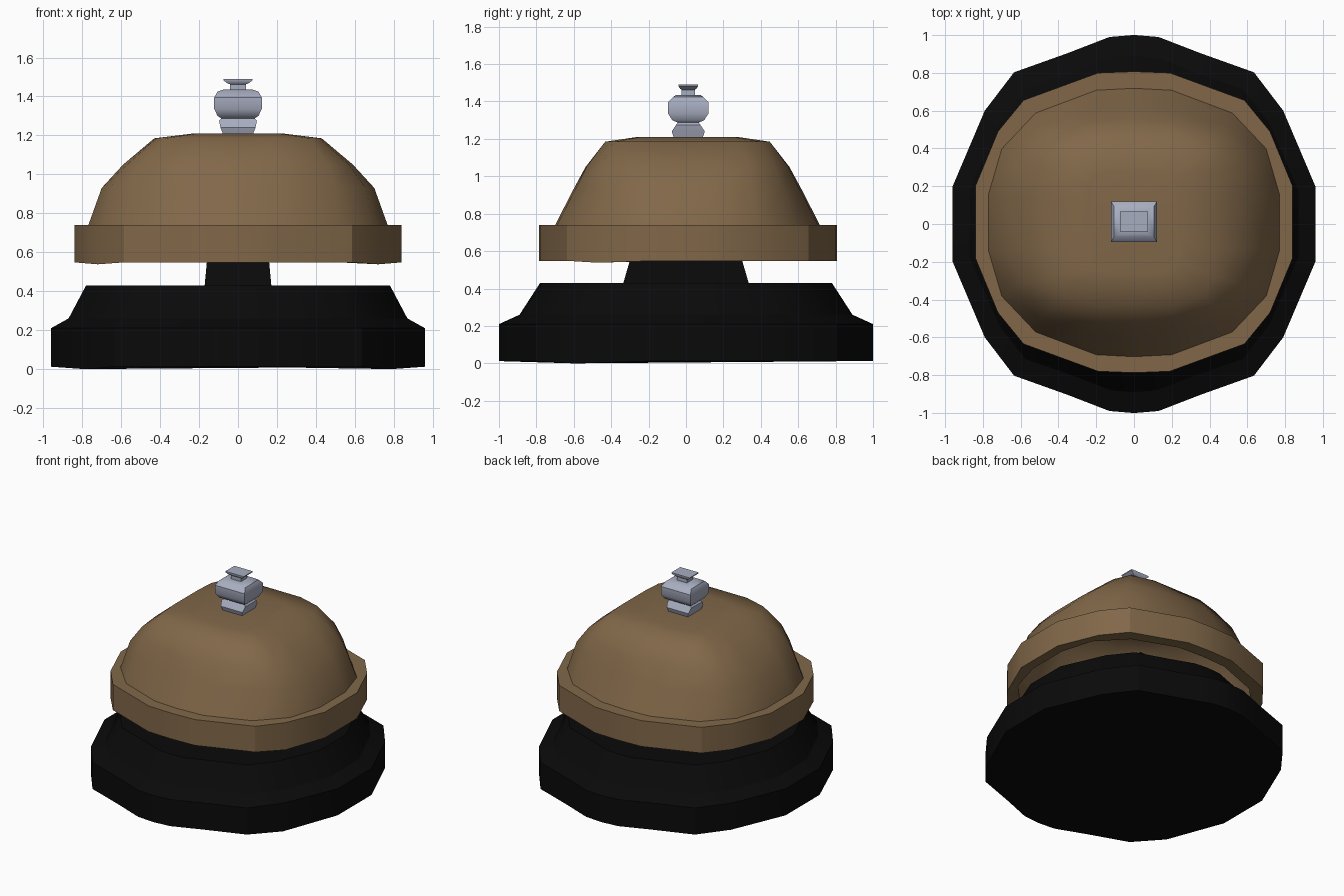
import bpy, bmesh, math

if "Cube" in bpy.data.objects:
    bpy.data.objects.remove(bpy.data.objects["Cube"])


def material(name, rgb):
    m = bpy.data.materials.new(name)
    m.diffuse_color = (*rgb, 1)
    m.use_nodes = True
    m.node_tree.nodes["Principled BSDF"].inputs["Base Color"].default_value = m.diffuse_color
    return m


black = material("black", (0.003, 0.003, 0.003))
bronze = material("bronze", (0.22, 0.137, 0.066))
steel = material("steel", (0.39, 0.42, 0.53))


def ring(quarter, z, sx=1.0, sy=1.0, oy=0.0):
    """Mirror a quarter outline (+x side round to +y side) into a full loop."""
    q = [(x * sx, y * sy) for x, y in quarter]
    off = [p for p in q if p[0] > 1e-6]
    loop = q + [(-x, y) for x, y in reversed(off)]
    loop += [(-x, -y) for x, y in off] + [(x, -y) for x, y in reversed(q)]
    if len(off) < len(q):                      # point on the y axis: no doubles
        return [(x, y + oy, z) for x, y in loop]
    return [(x, y + oy, z) for x, y in loop]


def loft(name, rings, mat, bottom=True, top=True, closed=False, angle=30):
    bm = bmesh.new()
    loops = [[bm.verts.new(p) for p in r] for r in rings]
    n = len(loops[0])
    pairs = list(zip(loops, loops[1:]))
    if closed:
        pairs.append((loops[-1], loops[0]))
    for a, b in pairs:
        for i in range(n):
            j = (i + 1) % n
            bm.faces.new((a[i], a[j], b[j], b[i]))
    if bottom:
        bm.faces.new(list(reversed(loops[0])))
    if top:
        bm.faces.new(loops[-1])
    mesh = bpy.data.meshes.new(name)
    bm.to_mesh(mesh)
    bm.free()
    mesh.materials.append(mat)
    ob = bpy.data.objects.new(name, mesh)
    bpy.context.collection.objects.link(ob)
    bpy.ops.object.select_all(action='DESELECT')
    bpy.context.view_layer.objects.active = ob
    ob.select_set(True)
    bpy.ops.object.shade_smooth_by_angle(angle=math.radians(angle))
    return ob


# Stepped base, with two bottom points dipping to the ground at the front
foot = [(0.96, 0.2), (0.79, 0.6), (0.635, 0.803), (0.35, 0.905), (0.13, 0.99), (0.01, 1.0)]
ground = [(x, y, 0.0 if abs(abs(x) - 0.79) < 0.01 and y < 0 else 0.012)
          for x, y, z in ring(foot, 0)]
loft("base", [ground, ring(foot, 0.21),
              ring(foot, 0.26, 0.87 / 0.96, 0.89),
              ring(foot, 0.43, 0.78 / 0.96, 0.78)], black)

# Post inside the bell
corner = [(1, 1)]
loft("post", [ring(corner, 0.42, 0.172, 0.338), ring(corner, 0.55, 0.16, 0.30),
              ring(corner, 0.74, 0.145, 0.24)], black)

# Bell dome: many-sided at the bottom, rounded square at the top
dome_base = [(0.77, 0.15), (0.70, 0.39), (0.52, 0.58), (0.2, 0.70), (0.01, 0.71)]
dome_low = [(0.70, 0.14), (0.655, 0.34), (0.50, 0.51), (0.2, 0.60), (0.01, 0.61)]
dome_mid = [(0.59, 0.14), (0.57, 0.32), (0.46, 0.47), (0.2, 0.54), (0.01, 0.545)]
dome_high = [(0.43, 0.14), (0.42, 0.28), (0.37, 0.39), (0.2, 0.44), (0.01, 0.44)]
dome_cap = [(0.23, 0.1), (0.23, 0.2), (0.21, 0.25), (0.12, 0.27), (0.01, 0.27)]
loft("bell_dome", [ring(q, z, oy=0.008) for q, z in (
    (dome_base, 0.735), (dome_low, 0.93), (dome_mid, 1.05),
    (dome_high, 1.185), (dome_cap, 1.21))], bronze, bottom=False, angle=50)

# Bell rim: open ring around the dome
rim = [(0.84, 0.19), (0.72, 0.48), (0.585, 0.645), (0.19, 0.79), (0.01, 0.797)]
rim_low = [(x, y, 0.538 if abs(abs(x) - 0.72) < 0.01 and y < 0 else 0.548)
           for x, y, z in ring(rim, 0, oy=0.01)]
loft("bell_rim", [rim_low, ring(rim, 0.74, oy=0.01),
                  ring(dome_base, 0.74, oy=0.008), ring(dome_base, 0.548, oy=0.008)],
     bronze, bottom=False, top=False, closed=True)

# Push knob: stacked square sections (half width, half depth, height)
sections = [(0.075, 0.07, 1.19), (0.08, 0.08, 1.215), (0.09, 0.088, 1.24),
            (0.097, 0.065, 1.275), (0.085, 0.056, 1.287), (0.105, 0.085, 1.30),
            (0.122, 0.108, 1.335), (0.122, 0.108, 1.395), (0.105, 0.08, 1.425),
            (0.075, 0.066, 1.435), (0.04, 0.035, 1.436), (0.04, 0.035, 1.462),
            (0.055, 0.043, 1.468), (0.075, 0.053, 1.483), (0.075, 0.053, 1.49)]
loft("push_knob", [ring(corner, z, w, d, 0.012) for w, d, z in sections], steel, angle=40)
